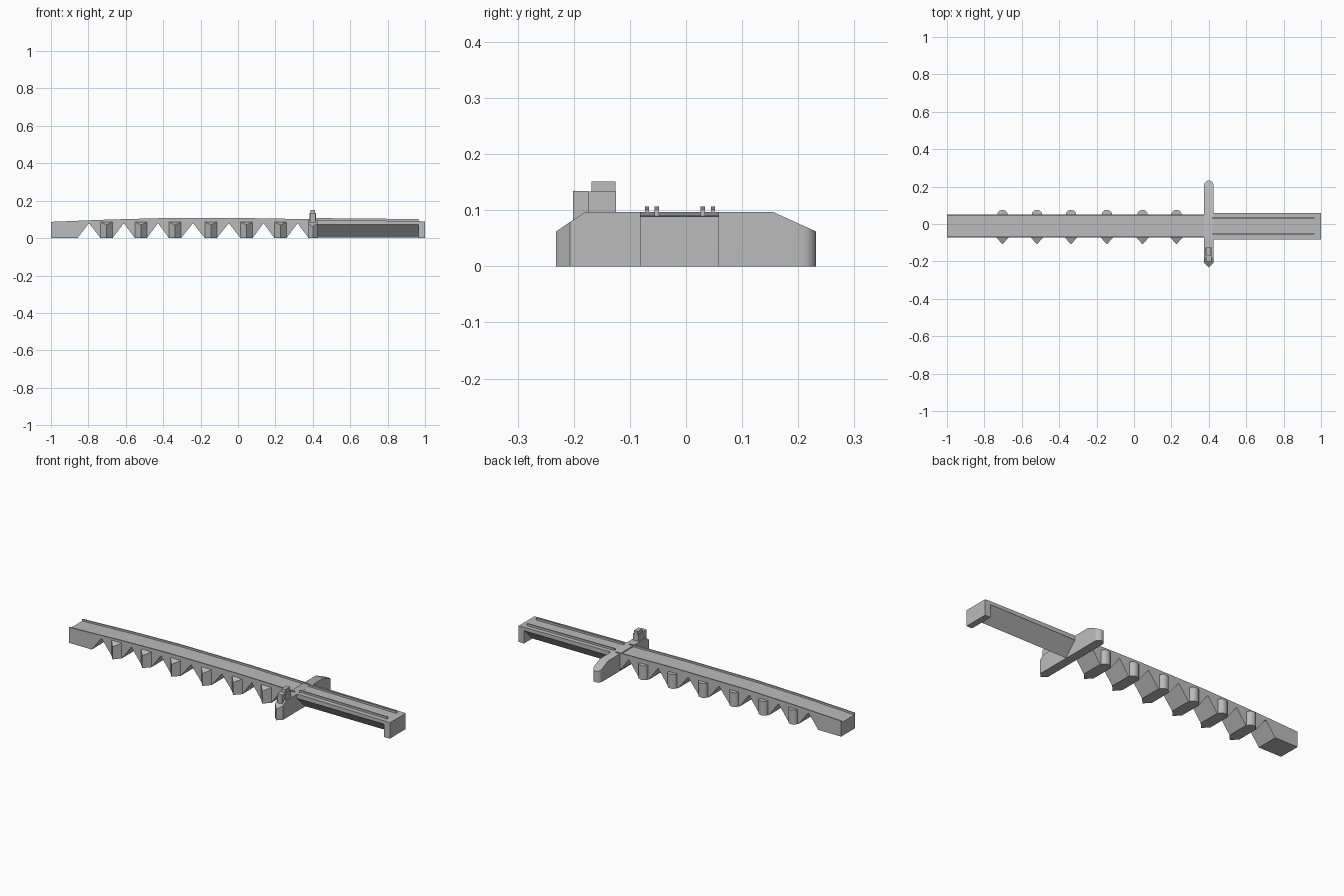
import bpy, bmesh, math
from mathutils import Vector

cube = bpy.data.objects.get("Cube")
if cube:
    bpy.data.objects.remove(cube, do_unlink=True)

stone = bpy.data.materials.new("grey_stone")
stone.use_nodes = True
GREY = (0.5, 0.5, 0.5, 1)
stone.diffuse_color = GREY
stone.node_tree.nodes["Principled BSDF"].inputs["Base Color"].default_value = GREY


def prism(name, points, axis, lo, hi, cuts=()):
    """Extrude a 2D outline along an axis, then trim with (point, normal) planes."""
    def place(p, d):
        c = list(p)
        c.insert("xyz".index(axis), d)
        return c
    bm = bmesh.new()
    face = bm.faces.new([bm.verts.new(place(p, lo)) for p in points])
    top = bmesh.ops.extrude_face_region(bm, geom=[face])
    verts = [v for v in top["geom"] if isinstance(v, bmesh.types.BMVert)]
    bmesh.ops.translate(bm, verts=verts, vec=place((0, 0), hi - lo))
    for co, no in cuts:
        bmesh.ops.bisect_plane(bm, geom=bm.verts[:] + bm.edges[:] + bm.faces[:],
                               plane_co=co, plane_no=no, clear_outer=True)
        bmesh.ops.holes_fill(bm, edges=[e for e in bm.edges if e.is_boundary])
    bmesh.ops.recalc_face_normals(bm, faces=bm.faces[:])
    mesh = bpy.data.meshes.new(name)
    bm.to_mesh(mesh)
    bm.free()
    obj = bpy.data.objects.new(name, mesh)
    bpy.context.collection.objects.link(obj)
    mesh.materials.append(stone)
    return obj


def box(name, x, y, z):
    return prism(name, [(x[0], y[0]), (x[1], y[0]), (x[1], y[1]), (x[0], y[1])], "z", *z)


def smooth(obj):
    bpy.ops.object.select_all(action="DESELECT")
    obj.select_set(True)
    bpy.context.view_layer.objects.active = obj
    bpy.ops.object.shade_smooth_by_angle(angle=math.radians(30))


FRONT, BACK = -0.073, 0.052
crown = [(-1, 0.087), (-0.7, 0.099), (-0.4, 0.107), (0.05, 0.107), (0.4, 0.101)]
piers = [-0.703, -0.519, -0.337, -0.145, 0.046, 0.227]
HALF = 0.032

# Main viaduct with pointed openings between the piers
outline = [(-1, 0), (-0.858, 0), (-0.797, 0.08)]
ends = piers[1:] + [0.41]
for x, nxt in zip(piers, ends):
    outline += [(x - HALF, 0), (x + HALF, 0), ((x + nxt) / 2, 0.08)]
outline += [(0.378, 0), (0.4, 0)]
road = [(x, z - 0.01) for x, z in crown]
prism("viaduct", outline + road[::-1], "y", FRONT, BACK)

# Low parapets along both edges of the road
for side, y in (("front", FRONT), ("back", BACK - 0.007)):
    prism(side + "_parapet", [(x, z - 0.02) for x, z in crown] + crown[::-1],
          "y", y, y + 0.007)

# Pointed cutwaters in front, half-round buttresses behind
for i, x in enumerate(piers):
    tip = FRONT - 0.036
    prism(f"cutwater_{i + 1}", [(x - HALF, FRONT), (x, tip), (x + HALF, FRONT)], "z", 0, 0.1,
          [(Vector((x, FRONT, 0.086)), Vector((0, -0.016, 0.036)))])
    arc = [(x + 0.027 * math.cos(a), BACK + 0.023 * math.sin(a))
           for a in (math.pi * k / 12 for k in range(13))]
    smooth(prism(f"buttress_{i + 1}", arc, "z", 0, 0.08))

# Cross pier: pointed in front, rounded behind, with sloping shoulders
cx, r = 0.4, 0.025
plan = [(cx - r, -0.207), (cx, -0.232), (cx + r, -0.207)]
plan += [(cx + r * math.cos(a), 0.207 + r * math.sin(a))
         for a in (math.pi * k / 12 for k in range(13))]
smooth(prism("cross_pier", plan, "z", 0, 0.097, [
    (Vector((cx, -0.232, 0.062)), Vector((0, -0.035, 0.052))),
    (Vector((cx, 0.232, 0.062)), Vector((0, 0.035, 0.077)))]))

# Small stepped tower on the cross pier
box("tower_base", (0.382, 0.418), (-0.174, -0.125), (0.08, 0.133))
box("tower_top", (0.388, 0.412), (-0.168, -0.126), (0.133, 0.151))
box("tower_front", (0.385, 0.415), (-0.201, -0.174), (0.07, 0.134))

# End span: slab, wedge-shaped underside, end block and rails
Y0, Y1 = -0.082, 0.059
MID = (Y0 + Y1) / 2
slab = [(0.41, 0.072), (1, 0.072), (1, 0.089), (0.965, 0.091), (0.41, 0.097)]
prism("end_slab", slab, "y", Y0, Y1)
prism("span_underside", [(Y0, 0.073), (MID, 0.002), (Y1, 0.073)], "x", 0.41, 0.97)
box("end_block", (0.965, 1), (Y0, Y1), (0, 0.088))
for side, y in (("front", -0.056), ("back", 0.026)):
    prism(side + "_rail", [(0.42, 0.085), (0.965, 0.085), (0.965, 0.102), (0.42, 0.107)],
          "y", y, y + 0.008)
